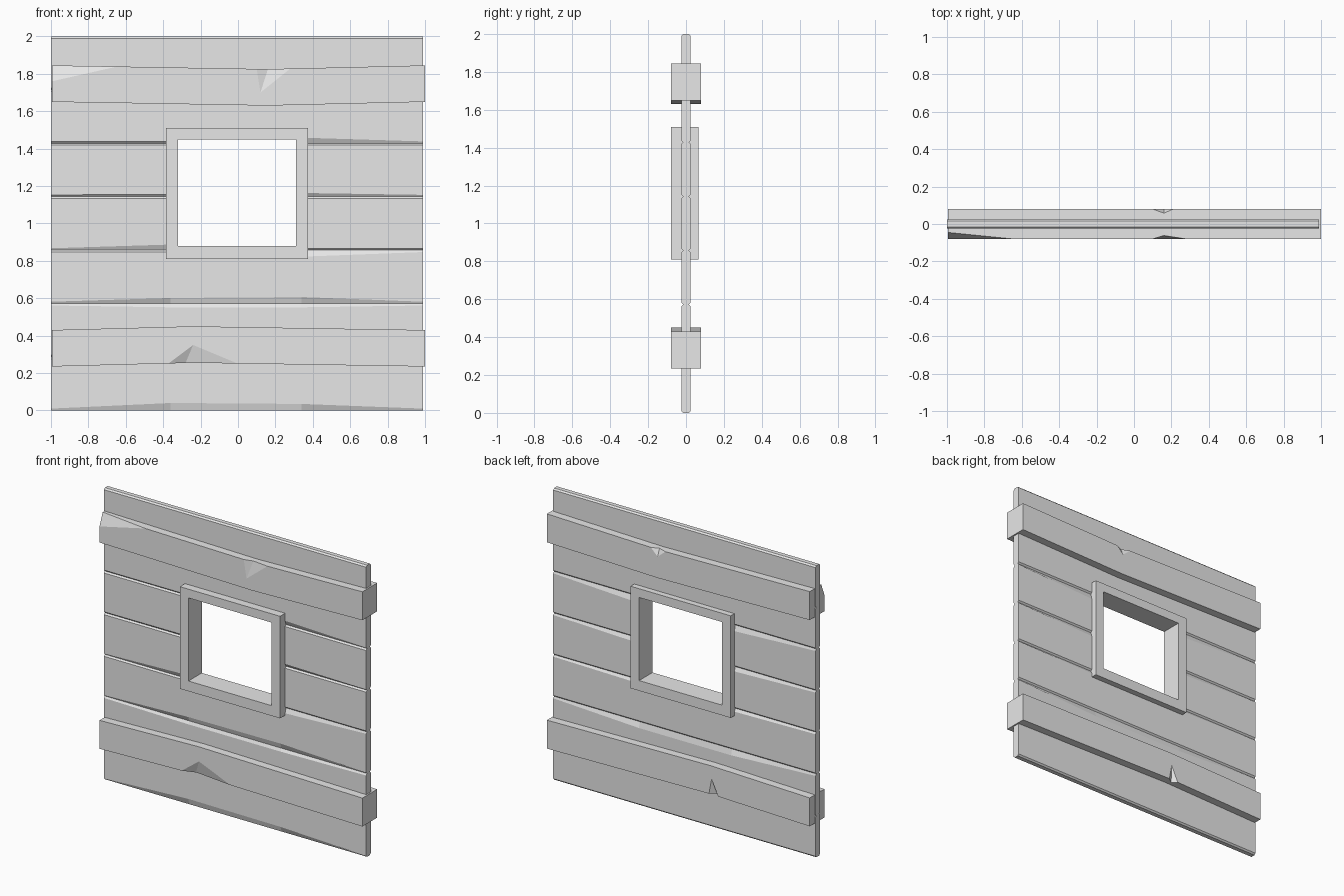
import bpy
import bmesh
from mathutils import Vector

cube = bpy.data.objects.get("Cube")
if cube:
    bpy.data.objects.remove(cube, do_unlink=True)

grey = bpy.data.materials.new("plain grey")
grey.use_nodes = True
grey.diffuse_color = (0.8, 0.8, 0.8, 1)
grey.node_tree.nodes["Principled BSDF"].inputs["Base Color"].default_value = (0.8, 0.8, 0.8, 1)


def finish(name, bm):
    bmesh.ops.recalc_face_normals(bm, faces=bm.faces)
    mesh = bpy.data.meshes.new(name)
    bm.to_mesh(mesh)
    bm.free()
    mesh.materials.append(grey)
    obj = bpy.data.objects.new(name, mesh)
    bpy.context.collection.objects.link(obj)
    return obj


def loft(name, sections, closed=False):
    """Skin a list of equal-length rings; cap the ends unless closed."""
    bm = bmesh.new()
    rings = [[bm.verts.new(p) for p in s] for s in sections]
    pairs = list(zip(rings, rings[1:]))
    if closed:
        pairs.append((rings[-1], rings[0]))
    else:
        bm.faces.new(rings[0])
        bm.faces.new(rings[-1])
    for a, b in pairs:
        for i in range(len(a)):
            j = (i + 1) % len(a)
            bm.faces.new((a[i], a[j], b[j], b[i]))
    return finish(name, bm)


def rect(x, y0, y1, z0, z1):
    return [(x, y0, z0), (x, y1, z0), (x, y1, z1), (x, y0, z1)]


def cut(obj, cutter):
    """Subtract the cutter from obj and throw the cutter away."""
    cutter.hide_render = True
    mod = obj.modifiers.new("cut", "BOOLEAN")
    mod.operation = "DIFFERENCE"
    mod.solver = "EXACT"
    mod.object = cutter
    bpy.context.view_layer.objects.active = obj
    bpy.ops.object.modifier_apply(modifier=mod.name)
    bpy.data.objects.remove(cutter, do_unlink=True)


def chip(obj, start, end, apex, inner):
    """Split a wedge off an edge: start-end on the edge, apex and inner on its two faces."""
    start, end, apex, inner = map(Vector, (start, end, apex, inner))
    mid = (apex + inner) / 2
    bm = bmesh.new()
    for p in (2 * inner - apex, 2 * apex - inner, 2 * start - mid, 2 * end - mid):
        bm.verts.new(p)
    bmesh.ops.convex_hull(bm, input=bm.verts)
    cut(obj, finish("chip_cutter", bm))


# Planks: worn chamfers, wider towards the middle of the wall
HALF, DEPTH, EDGE = 0.025, 0.01, 0.01
PITCH = 2 / 7
STATIONS = (-1, -0.36, 0.34, 0.99)

# middle chamfer heights (left, right): front bottom, front top, back bottom, back top
WEAR = [
    ((0.04, 0.035), (0.01, 0.01), (0.01, 0.01), (0.01, 0.01)),
    ((0.01, 0.01), (0.02, 0.02), (0.01, 0.01), (0.04, 0.04)),
    ((0.03, 0.035), (0.01, 0.035), (0.01, 0.01), (0.02, 0.02)),
    ((0.03, 0.01), (0.01, 0.01), (0.01, 0.01), (0.03, 0.03)),
    ((0.012, 0.02), (0.01, 0.01), (0.01, 0.01), (0.04, 0.04)),
    ((0.01, 0.03), (0.01, 0.01), (0.01, 0.01), (0.01, 0.01)),
    ((0.01, 0.01), (0.01, 0.01), (0.01, 0.01), (0.01, 0.01)),
]
for n, wear in enumerate(WEAR):
    z0, z1 = n * PITCH, (n + 1) * PITCH
    sections = []
    for k, x in enumerate(STATIONS):
        fb, ft, bb, bt = [(EDGE, w[0], w[1], EDGE)[k] for w in wear]
        f, i = HALF, HALF - DEPTH
        sections.append([(x, -i, z0), (x, i, z0), (x, f, z0 + bb), (x, f, z1 - bt),
                         (x, i, z1), (x, -i, z1), (x, -f, z1 - ft), (x, -f, z0 + fb)])
    plank = loft(f"plank_{n + 1}", sections)
    if 3 <= n <= 5:
        cut(plank, loft("window_cutter", [rect(x, -0.2, 0.2, 0.83, 1.48) for x in (-0.35, 0.345)]))

# Cross beams on both sides, slightly bent
B = 0.08


def beam(name, z0, z1, bend_x, bend):
    return loft(name, [rect(x, -B, B, z0 + d, z1 + d)
                       for x, d in ((-0.995, 0), (bend_x, bend), (1, 0))])


top_beam = beam("top_beam", 1.65, 1.845, 0.16, -0.02)
low_beam = beam("bottom_beam", 0.235, 0.43, -0.24, 0.02)

# Chips split from the beam edges
chip(top_beam, (0.1, -B, 1.825), (0.28, -B, 1.828), (0.12, -B, 1.7), (0.16, -0.062, 1.825))
chip(top_beam, (0.1, B, 1.826), (0.21, B, 1.826), (0.16, B, 1.775), (0.16, 0.058, 1.825))
chip(top_beam, (-1.34, -B, 1.845), (-0.65, -B, 1.838), (-0.995, -B, 1.76), (-0.995, -0.045, 1.845))
chip(low_beam, (-0.37, -B, 0.252), (0, -B, 0.25), (-0.24, -B, 0.35), (-0.28, -0.055, 0.255))
chip(low_beam, (-0.3, B, 0.253), (-0.23, B, 0.255), (-0.25, B, 0.36), (-0.27, 0.05, 0.255))

# Window frame: a rectangular ring swept round the opening
OUTER = ((-0.385, 0.81), (0.375, 0.81), (0.375, 1.51), (-0.385, 1.51))
INNER = ((-0.32, 0.88), (0.31, 0.88), (0.31, 1.45), (-0.32, 1.45))
loft("window_frame",
     [[(o[0], -0.08, o[1]), (o[0], 0.065, o[1]), (i[0], 0.065, i[1]), (i[0], -0.08, i[1])]
      for o, i in zip(OUTER, INNER)], closed=True)
